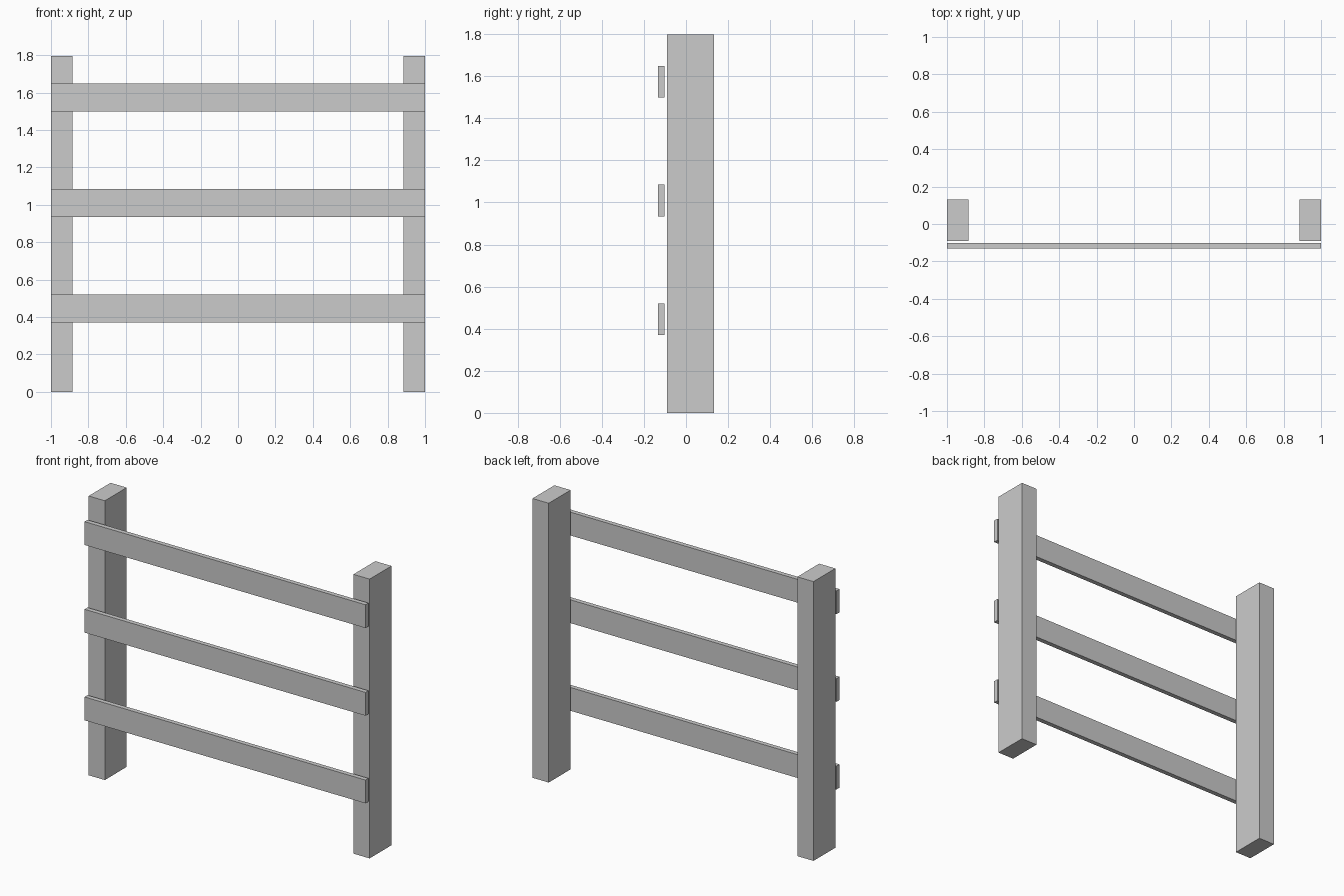
import bpy

if "Cube" in bpy.data.objects:
    bpy.data.objects.remove(bpy.data.objects["Cube"])


def box(name, lo, hi):
    """Axis-aligned box between two corners."""
    centre = [(a + b) / 2 for a, b in zip(lo, hi)]
    bpy.ops.mesh.primitive_cube_add(size=1, location=centre)
    ob = bpy.context.object
    ob.name = name
    ob.scale = [b - a for a, b in zip(lo, hi)]
    bpy.ops.object.transform_apply(location=False, rotation=False, scale=True)
    return ob


# Upright posts at both ends
POST_W = 0.115
for side, x in (("left", -1.0), ("right", 1.0 - POST_W)):
    box(f"{side}_post", (x, -0.09, 0.0), (x + POST_W, 0.132, 1.797))

# Three horizontal rails, set just in front of the posts
RAIL_H = 0.15
for i, label in enumerate(("lower", "middle", "upper")):
    z = 0.37 + i * 0.564
    box(f"{label}_rail", (-1.0, -0.132, z), (1.0, -0.102, z + RAIL_H))
